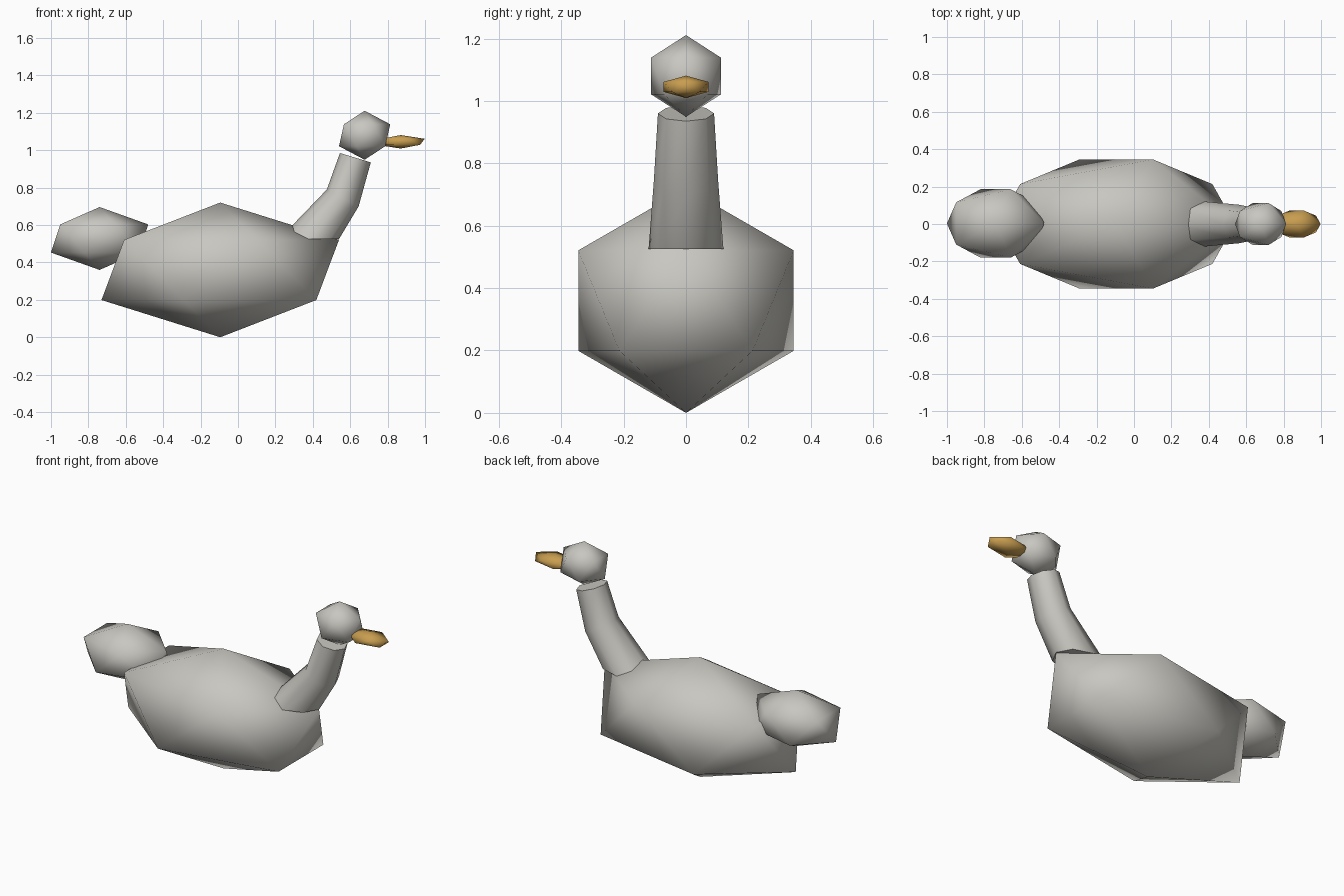
import bpy
import bmesh
import math
from mathutils import Vector, Matrix

cube = bpy.data.objects.get("Cube")
if cube:
    bpy.data.objects.remove(cube, do_unlink=True)


def material(name, colour):
    mat = bpy.data.materials.new(name)
    mat.use_nodes = True
    mat.diffuse_color = (*colour, 1)
    mat.node_tree.nodes["Principled BSDF"].inputs["Base Color"].default_value = (*colour, 1)
    return mat


def finish(name, bm, mat):
    bmesh.ops.recalc_face_normals(bm, faces=bm.faces)
    for face in bm.faces:
        face.smooth = True
    mesh = bpy.data.meshes.new(name)
    bm.to_mesh(mesh)
    bm.free()
    mesh.materials.append(mat)
    obj = bpy.data.objects.new(name, mesh)
    bpy.context.collection.objects.link(obj)
    return obj


def blob(name, centre, radii, mat):
    """Stretched icosahedron with smooth shading."""
    bm = bmesh.new()
    bmesh.ops.create_icosphere(bm, subdivisions=1, radius=1)
    bmesh.ops.transform(bm, matrix=Matrix.LocRotScale(centre, None, radii), verts=bm.verts)
    return finish(name, bm, mat)


def tube(name, sections, sides, mat):
    """Loft through oval sections given as back point, front point, half width."""
    bm = bmesh.new()
    rings = []
    for back, front, half_width in sections:
        back, front = Vector(back), Vector(front)
        centre, axis = (back + front) / 2, (front - back) / 2
        angles = [math.tau * i / sides for i in range(sides)]
        rings.append([bm.verts.new(centre + axis * math.cos(a)
                                   + Vector((0, half_width * math.sin(a), 0))) for a in angles])
    for low, high in zip(rings, rings[1:]):
        for i in range(sides):
            j = (i + 1) % sides
            bm.faces.new((low[i], low[j], high[j], high[i]))
    caps = [bm.faces.new(rings[0]), bm.faces.new(rings[-1])]
    # Keep the cap rims crisp
    for cap in caps:
        for edge in cap.edges:
            edge.smooth = False
    return finish(name, bm, mat)


feathers = material("pale grey feathers", (0.58, 0.57, 0.53))
horn = material("golden beak", (0.58, 0.34, 0.08))

# Body, tail, head and beak
blob("body", (-0.095, 0, 0.36), (0.71, 0.406, 0.36), feathers)
blob("tail", (-0.74, 0.003, 0.528), (0.291, 0.215, 0.168), feathers)
blob("head", (0.677, 0, 1.08), (0.153, 0.132, 0.131), feathers)
blob("beak", (0.87, 0, 1.045), (0.143, 0.084, 0.036), horn)

# Bent neck rising from the front of the body
tube("neck", [
    ((0.22, 0, 0.525), (0.54, 0, 0.525), 0.12),
    ((0.475, 0, 0.79), (0.645, 0, 0.70), 0.103),
    ((0.545, 0, 0.985), (0.71, 0, 0.935), 0.09),
], 8, feathers)
